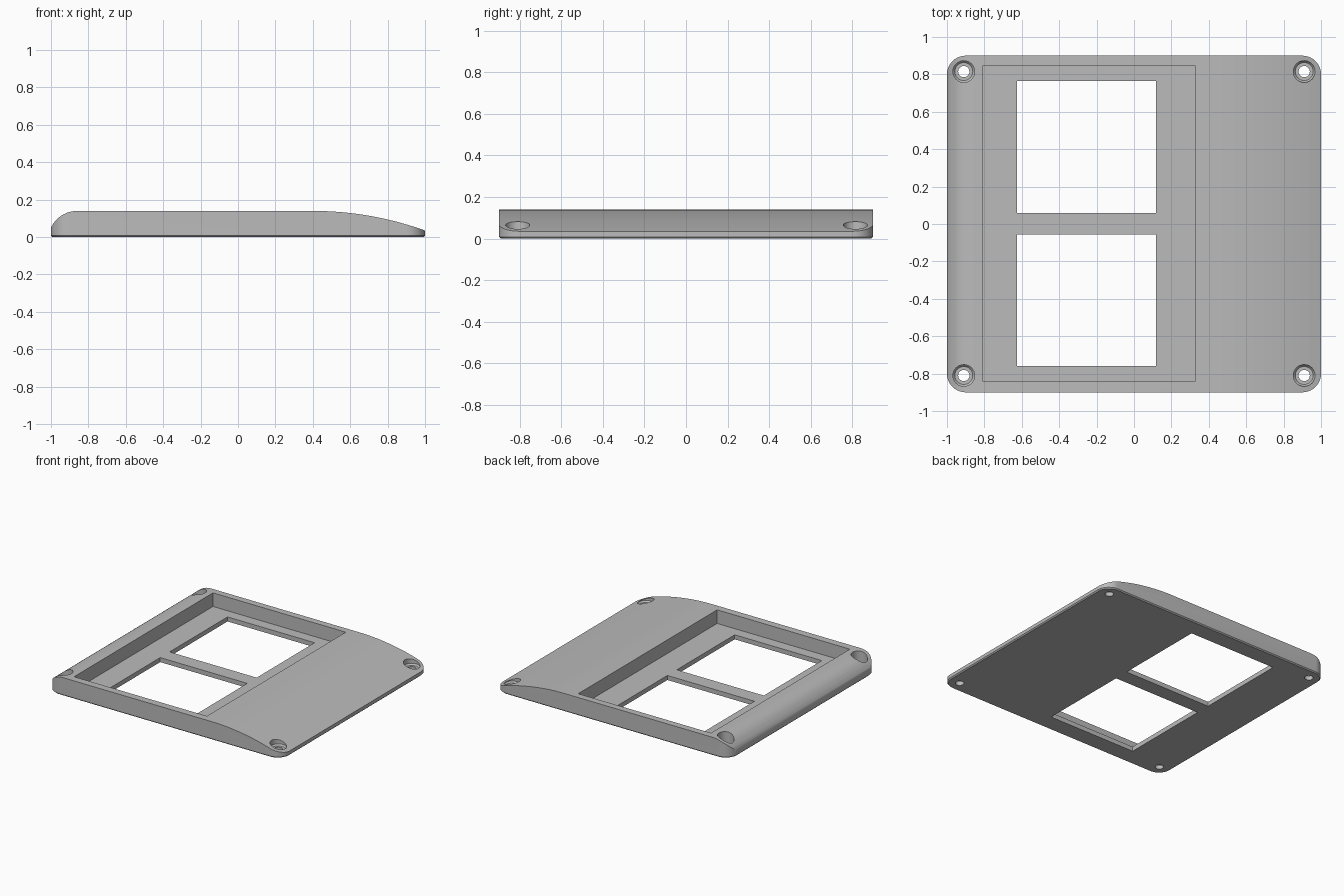
import bpy, bmesh
from math import sin, cos, pi, asin

cube = bpy.data.objects.get("Cube")
if cube:
    bpy.data.objects.remove(cube, do_unlink=True)

grey = bpy.data.materials.new("plain grey")
grey.use_nodes = True
grey.diffuse_color = (0.5, 0.5, 0.5, 1)
grey.node_tree.nodes["Principled BSDF"].inputs["Base Color"].default_value = (0.5, 0.5, 0.5, 1)

TOP, FLOOR = 0.14, 0.035


def loft(name, rings):
    """Closed solid through matching rings of points."""
    bm = bmesh.new()
    loops = [[bm.verts.new(p) for p in ring] for ring in rings]
    n = len(loops[0])
    for low, high in zip(loops, loops[1:]):
        for i in range(n):
            j = (i + 1) % n
            bm.faces.new((low[i], low[j], high[j], high[i]))
    bm.faces.new(loops[0][::-1])
    bm.faces.new(loops[-1])
    bmesh.ops.recalc_face_normals(bm, faces=bm.faces)
    mesh = bpy.data.meshes.new(name)
    bm.to_mesh(mesh)
    bm.free()
    mesh.materials.append(grey)
    obj = bpy.data.objects.new(name, mesh)
    bpy.context.collection.objects.link(obj)
    return obj


def rounded_ring(hx, hy, r, z, steps=10):
    ring = []
    for k, (sx, sy) in enumerate([(1, 1), (-1, 1), (-1, -1), (1, -1)]):
        for i in range(steps + 1):
            a = (k + i / steps) * pi / 2
            ring.append((sx * (hx - r) + r * cos(a), sy * (hy - r) + r * sin(a), z))
    return ring


def box(name, x0, x1, y0, y1, z0, z1):
    return loft(name, [[(x0, y0, z), (x1, y0, z), (x1, y1, z), (x0, y1, z)] for z in (z0, z1)])


def turned(name, x, y, profile, sides=32):
    return loft(name, [[(x + r * cos(2 * pi * i / sides), y + r * sin(2 * pi * i / sides), z)
                        for i in range(sides)] for r, z in profile])


def arc(x, r, run, steps):
    """Crown curve falling from the flat top at x over a signed run."""
    end = asin(run / r)
    return [(x + r * sin(end * i / steps), TOP - r * (1 - cos(end * i / steps)))
            for i in range(steps + 1)]


# Plate with rounded corners and a fine chamfer under its rim
plate = loft("cover_plate", [rounded_ring(0.992, 0.892, 0.092, 0),
                             rounded_ring(1, 0.9, 0.1, 0.008),
                             rounded_ring(1, 0.9, 0.1, 0.2)])

# Side profile: short round on the left edge, long slope on the right
left = arc(-0.86, 0.154, -0.145, 10)
right = arc(0.4, 1.767, 0.62, 14)
profile = [(-1.005, -0.1)] + left[::-1] + right + [(1.02, -0.1)]
crown = loft("crown_cutter", [[(x, y, z) for x, z in profile] for y in (-1.1, 1.1)])

# Pocket, two windows and four stepped screw holes
cutters = [box("pocket_cutter", -0.807, 0.325, -0.843, 0.848, FLOOR, 0.3)]
for y0, y1 in ((0.06, 0.765), (-0.76, -0.055)):
    cutters.append(box("window_cutter", -0.625, 0.117, y0, y1, -0.1, 0.1))
for x in (-0.91, 0.91):
    for y in (-0.81, 0.815):
        cutters.append(turned("screw_cutter", x, y, [
            (0.03, -0.1), (0.03, 0.03), (0.048, 0.03), (0.058, 0.042), (0.058, 0.3)]))

for tool, operation in [(crown, 'INTERSECT')] + [(c, 'DIFFERENCE') for c in cutters]:
    mod = plate.modifiers.new(tool.name, 'BOOLEAN')
    mod.operation = operation
    mod.solver = 'EXACT'
    mod.object = tool

# Apply the cuts, then remove the cutters
bpy.context.view_layer.update()
graph = bpy.context.evaluated_depsgraph_get()
finished = bpy.data.meshes.new_from_object(plate.evaluated_get(graph))
plate.modifiers.clear()
plate.data = finished
for tool in [crown] + cutters:
    bpy.data.objects.remove(tool, do_unlink=True)

bpy.ops.object.select_all(action='DESELECT')
plate.select_set(True)
bpy.context.view_layer.objects.active = plate
bpy.ops.object.shade_smooth_by_angle(angle=pi / 6)
